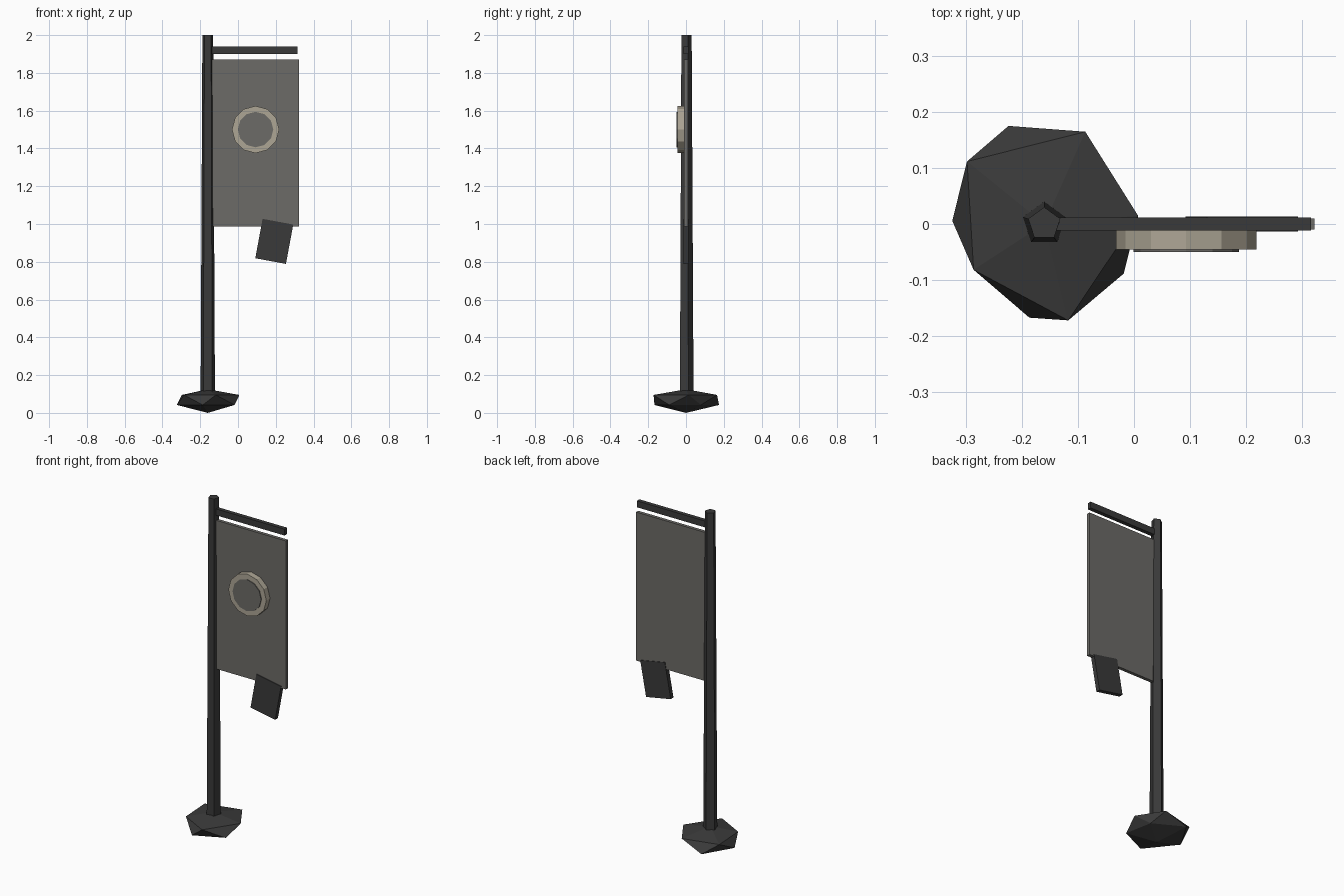
import bpy, bmesh
from math import sin, cos, radians
from mathutils import Matrix, Vector

if "Cube" in bpy.data.objects:
    bpy.data.objects.remove(bpy.data.objects["Cube"], do_unlink=True)


def material(name, rgb):
    m = bpy.data.materials.new(name)
    m.use_nodes = True
    m.diffuse_color = (*rgb, 1)
    m.node_tree.nodes["Principled BSDF"].inputs["Base Color"].default_value = (*rgb, 1)
    return m


dark = material("dark iron", (0.042, 0.042, 0.042))
cloth = material("grey cloth", (0.15, 0.145, 0.135))
beige = material("beige trim", (0.42, 0.38, 0.30))


def finish(name, bm, mat):
    bmesh.ops.recalc_face_normals(bm, faces=bm.faces)
    mesh = bpy.data.meshes.new(name)
    bm.to_mesh(mesh)
    bm.free()
    mesh.materials.append(mat)
    obj = bpy.data.objects.new(name, mesh)
    bpy.context.collection.objects.link(obj)
    return obj


def box(name, center, size, mat, tilt=0):
    bm = bmesh.new()
    bmesh.ops.create_cube(bm, size=1, matrix=Matrix.Diagonal((*size, 1)))
    obj = finish(name, bm, mat)
    obj.location = center
    obj.rotation_euler.y = radians(tilt)
    return obj


def cylinder(name, center, sides, r1, r2, depth, mat, rotation):
    bm = bmesh.new()
    bmesh.ops.create_cone(bm, cap_ends=True, segments=sides, radius1=r1, radius2=r2,
                          depth=depth, matrix=rotation)
    obj = finish(name, bm, mat)
    obj.location = center
    return obj


POLE_X = -0.16

# Rough faceted stone foot: two uneven rings of five points and two tips
upper = [(5, 0.168), (66, 0.18), (141, 0.177), (213, 0.15), (284, 0.177)]
lower = [(36, 0.135), (110, 0.186), (178, 0.164), (261, 0.169), (328, 0.167)]
bm = bmesh.new()
for ring, z in ((upper, 0.095), (lower, 0.042)):
    for angle, r in ring:
        a = radians(angle)
        bm.verts.new((POLE_X + r * cos(a), r * sin(a), z))
for z in (0, 0.125):
    bm.verts.new((POLE_X, 0, z))
bmesh.ops.convex_hull(bm, input=bm.verts)
finish("stone_foot", bm, dark)

# Tapered five-sided pole, one corner towards the back
probe = bmesh.new()
first = bmesh.ops.create_cone(probe, segments=5, radius1=1, radius2=1, depth=1)["verts"][0].co.copy()
probe.free()
turn = Vector((first.x, first.y, 0)).rotation_difference(Vector((0, 1, 0)))
cylinder("pole", (POLE_X, 0, 1.04), 5, 0.04, 0.03, 1.92, dark, turn.to_matrix().to_4x4())

# Cross arm, hanging banner and torn scrap
box("cross_arm", (0.08, 0, 1.92), (0.47, 0.024, 0.038), dark)
box("banner", (0.088, 0, 1.428), (0.468, 0.02, 0.884), cloth)
box("torn_scrap", (0.192, 0, 0.908), (0.165, 0.026, 0.212), dark, tilt=10.5)

# Round emblem on the front: beige disc with a grey centre
facing = Matrix.Rotation(radians(90), 4, "X")
cylinder("emblem_rim", (0.093, -0.0275, 1.5), 12, 0.125, 0.125, 0.035, beige, facing)
cylinder("emblem_centre", (0.093, -0.035, 1.5), 12, 0.094, 0.094, 0.03, cloth, facing)
